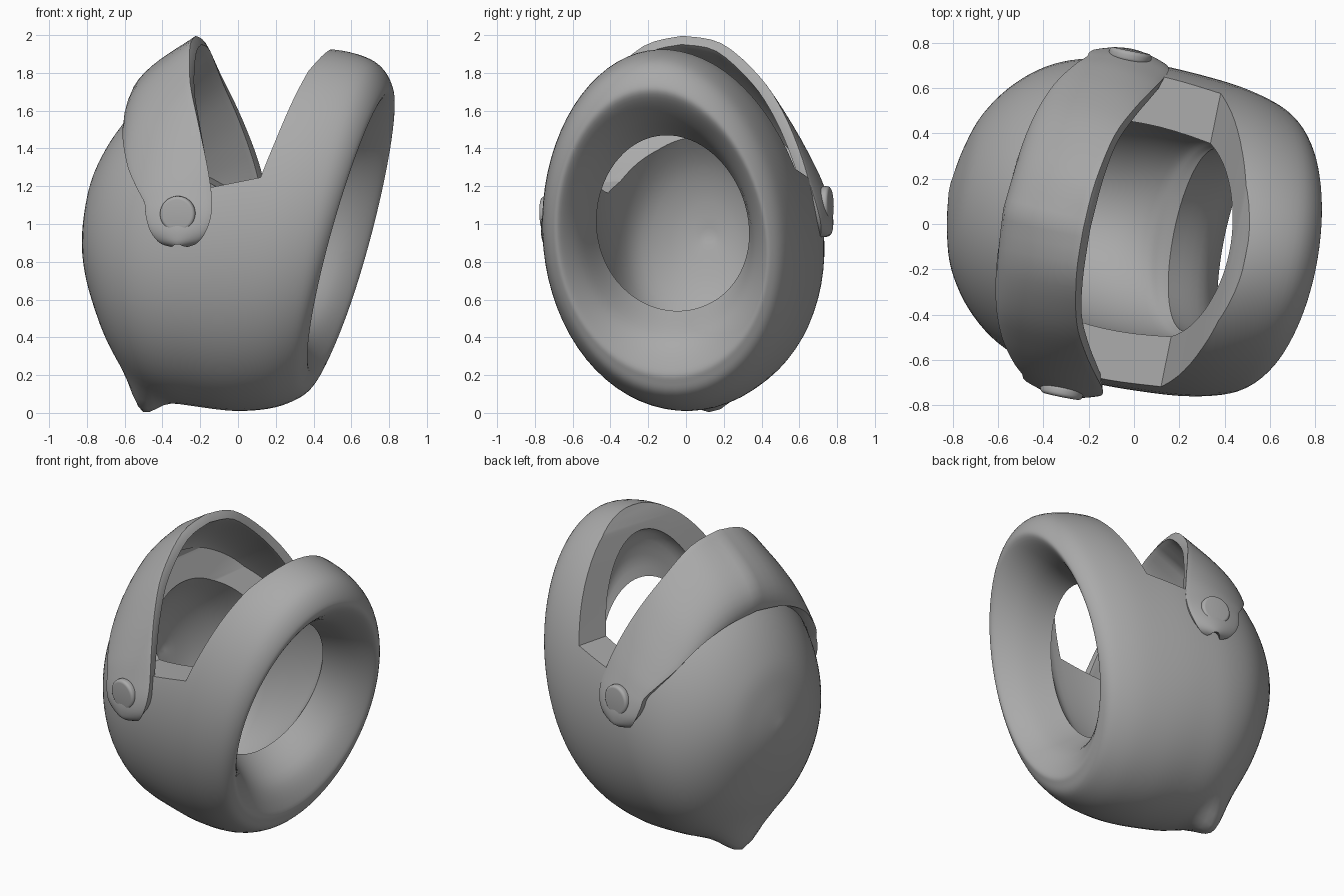
import bpy, bmesh, math
from mathutils import Matrix, Vector

if "Cube" in bpy.data.objects:
    bpy.data.objects.remove(bpy.data.objects["Cube"])

# Working frame: u = neck direction, v = sideways, w = face direction
FRAME = (Matrix.Translation((0, 0, 1)) @ Matrix.Rotation(math.radians(-11.5), 4, 'Z')
         @ Matrix.Rotation(math.radians(2), 4, 'X') @ Matrix.Translation((0, 0, -1)))

grey = bpy.data.materials.new("plain_grey")
grey.use_nodes = True
COLOUR = (0.4, 0.4, 0.4, 1)
grey.diffuse_color = COLOUR
grey.node_tree.nodes["Principled BSDF"].inputs["Base Color"].default_value = COLOUR


def spline(points, steps):
    """Smooth curve through tuples of any length."""
    pts = [Vector(p) for p in points]
    out = []
    for i in range(len(pts) - 1):
        a, b = pts[max(i - 1, 0)], pts[i]
        c, d = pts[i + 1], pts[min(i + 2, len(pts) - 1)]
        for k in range(steps):
            t = k / steps
            out.append(b + (c - a) * (t / 2)
                       + (a * 2 - b * 5 + c * 4 - d) * (t * t / 2)
                       + (b * 3 - a - c * 3 + d) * (t ** 3 / 2))
    return out + [pts[-1]]


def finish(name, bm):
    bmesh.ops.recalc_face_normals(bm, faces=bm.faces)
    mesh = bpy.data.meshes.new(name)
    bm.to_mesh(mesh)
    bm.free()
    mesh.transform(FRAME)
    mesh.materials.append(grey)
    obj = bpy.data.objects.new(name, mesh)
    bpy.context.collection.objects.link(obj)
    return obj


def smooth(obj):
    bpy.ops.object.select_all(action='DESELECT')
    obj.select_set(True)
    bpy.context.view_layer.objects.active = obj
    for m in list(obj.modifiers):
        bpy.ops.object.modifier_apply(modifier=m.name)
    bpy.ops.object.shade_smooth_by_angle(angle=math.radians(40))


# Shell rings: face-side point (u, w), back-side point (u, w), half width
outside = [(-.83, .94, -.83, .90, .02), (-.80, 1.12, -.81, .75, .18),
           (-.74, 1.32, -.76, .57, .35), (-.60, 1.54, -.67, .34, .51),
           (-.40, 1.72, -.55, .17, .63), (-.15, 1.85, -.40, .07, .695),
           (.10, 1.91, -.20, .03, .715), (.35, 1.925, 0, .01, .71),
           (.56, 1.92, .2, .03, .69), (.74, 1.86, .34, .09, .645),
           (.82, 1.75, .39, .16, .59), (.80, 1.67, .40, .23, .545),
           (.64, 1.55, .34, .39, .47), (.44, 1.47, .18, .54, .41)]
inside = [(.44, 1.47, .18, .54, .41), (.49, 1.6, .13, .47, .42),
          (.45, 1.78, .06, .38, .45), (.10, 1.8, -.1, .29, .48),
          (-.20, 1.68, -.3, .26, .465), (-.5, 1.4, -.48, .42, .38),
          (-.62, 1.18, -.6, .65, .2), (-.66, .94, -.65, .90, .02)]
SIDES = 72
bm = bmesh.new()
rings = []
for ut, wt, ub, wb, half in spline(outside, 5) + spline(inside, 4)[1:]:
    ring = []
    for k in range(SIDES):
        a = math.tau * k / SIDES
        f = (1 + math.cos(a)) / 2
        egg = 1 - .05 * math.cos(a)
        ring.append(bm.verts.new((ub + (ut - ub) * f, half * egg * math.sin(a) - .01,
                                  wb + (wt - wb) * f)))
    rings.append(ring)
for r, s in zip(rings, rings[1:]):
    for k in range(SIDES):
        n = (k + 1) % SIDES
        bm.faces.new((r[k], r[n], s[n], s[k]))
bm.faces.new(rings[0])
bm.faces.new(rings[-1])
# Tail lip drawn out of the back of the shell
for ring in rings[:50]:
    for vert in ring:
        u, v, w = vert.co
        if w < .5:
            pull = .12 * math.exp(-(v / .16) ** 2 - ((u + .5) / .085) ** 2)
            vert.co += Vector((-.2, 0, -.98)) * pull
shell = finish("helmet_shell", bm)

# Face opening cut through the shell
outline = [(.26, 1.27), (.33, 1.47), (.40, 1.68), (.45, 1.82), (.51, 1.92), (.55, 2.2),
           (-.5, 2.2), (-.5, 1.6), (-.42, 1.4), (-.3, 1.24), (-.2, 1.18)]
bm = bmesh.new()
face = bm.faces.new([bm.verts.new((u, -1, w)) for u, w in outline])
extruded = bmesh.ops.extrude_face_region(bm, geom=[face])
bmesh.ops.translate(bm, vec=(0, 2, 0),
                    verts=[g for g in extruded["geom"] if isinstance(g, bmesh.types.BMVert)])
cutter = finish("face_opening_cutter", bm)
cut = shell.modifiers.new("face_opening", 'BOOLEAN')
cut.operation, cut.solver, cut.object = 'DIFFERENCE', 'EXACT', cutter
smooth(shell)
bpy.data.objects.remove(cutter)

# Raised visor band: front and rear edges run from the middle to a rounded pivot end
front_edge = [(-.2, 0, 1.975), (-.19, .2, 1.93), (-.155, .4, 1.75), (-.095, .53, 1.56),
              (-.035, .625, 1.35), (0, .68, 1.18), (.005, .71, 1.08),
              (-.02, .725, 1.0), (-.065, .725, .95), (-.125, .72, .932)]
rear_edge = [(-.545, 0, 1.59), (-.535, .22, 1.55), (-.505, .41, 1.45), (-.455, .55, 1.31),
             (-.39, .645, 1.2), (-.345, .69, 1.13), (-.335, .71, 1.07),
             (-.31, .725, 1.0), (-.265, .725, .95), (-.205, .72, .932)]
ACROSS = 12
SHIFT = Vector((0, -.028, 0))
bm = bmesh.new()
rows = []
pairs = list(zip(spline(front_edge, 4), spline(rear_edge, 4)))
flip = Vector((1, -1, 1))
pairs = [(f * flip, r * flip) for f, r in pairs[:0:-1]] + pairs
for f, r in pairs:
    row = []
    side = max(-1, min(1, (f.y + r.y) / 1.42))
    up = 1 - abs(side)
    for k in range(ACROSS + 1):
        t = k / ACROSS
        bend = 6.75 * t * t * (1 - t)
        arch = 4 * t * (1 - t)
        out = Vector((-.075 * up * bend, .03 * side * arch, .035 * up * arch))
        row.append(bm.verts.new(f.lerp(r, t) + out + SHIFT))
    rows.append(row)
for r, s in zip(rows, rows[1:]):
    for k in range(ACROSS):
        bm.faces.new((r[k], r[k + 1], s[k + 1], s[k]))
visor = finish("visor", bm)
thick = visor.modifiers.new("thickness", 'SOLIDIFY')
thick.thickness, thick.offset = .055, 0
edge = visor.modifiers.new("soft_edge", 'BEVEL')
edge.width, edge.segments = .015, 3
smooth(visor)

# Low round button on each visor pivot
for side, label in ((1, "left"), (-1, "right")):
    bm = bmesh.new()
    bmesh.ops.create_cone(bm, cap_ends=True, segments=48, radius1=.095, radius2=.095, depth=.05,
                          matrix=Matrix.Translation((-.165, side * .755 - .028, 1.08))
                          @ Matrix.Rotation(math.pi / 2, 4, 'X'))
    rims = [e for e in bm.edges if any(len(f.verts) > 4 for f in e.link_faces)]
    bmesh.ops.bevel(bm, geom=rims, offset=.018, segments=4, profile=.5, affect='EDGES')
    smooth(finish(label + "_pivot_button", bm))
